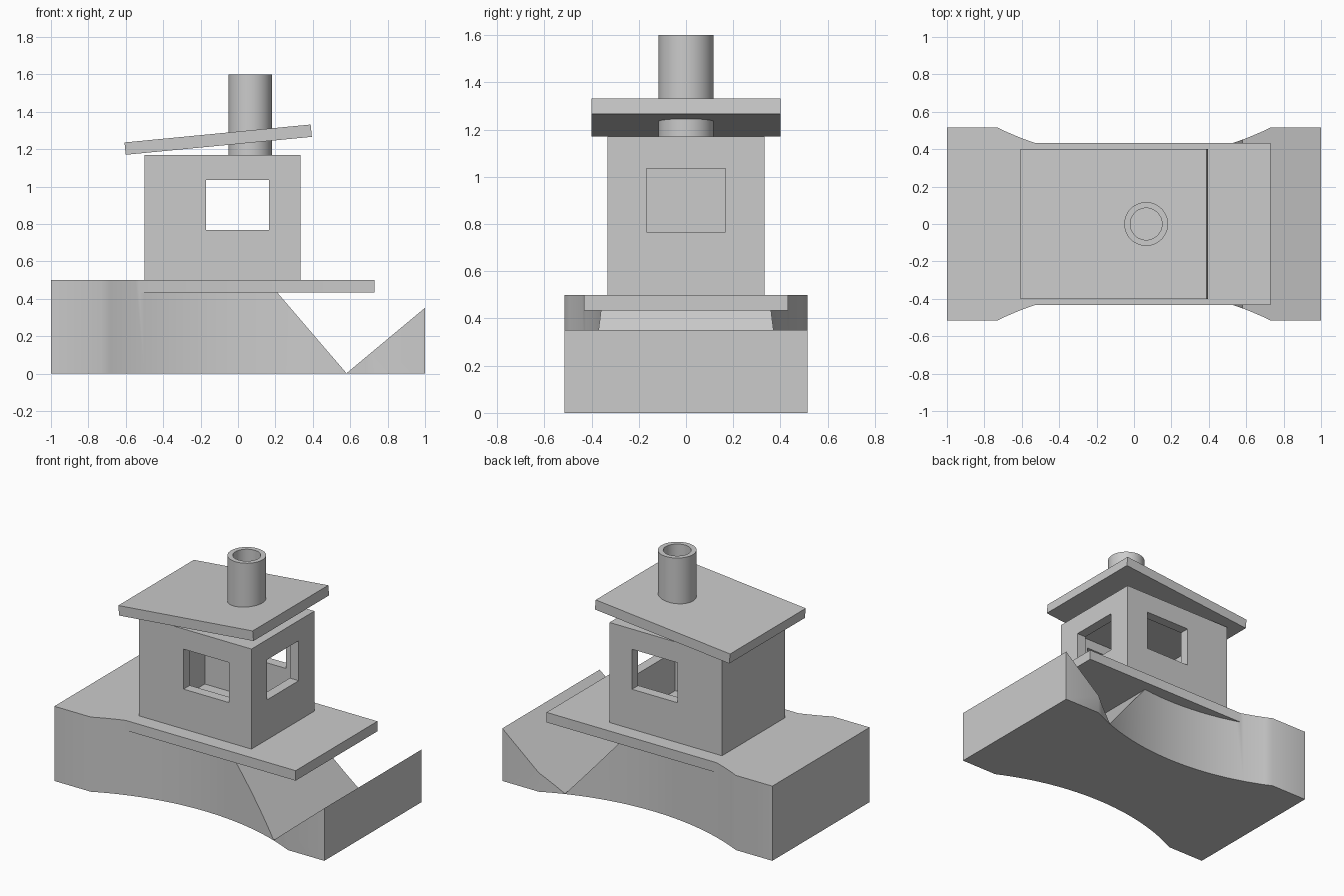
import bpy, bmesh, math

if "Cube" in bpy.data.objects:
    bpy.data.objects.remove(bpy.data.objects["Cube"])

grey = bpy.data.materials.new("plain_grey")
grey.use_nodes = True
COLOUR = (0.6, 0.6, 0.6, 1)
grey.diffuse_color = COLOUR
grey.node_tree.nodes["Principled BSDF"].inputs["Base Color"].default_value = COLOUR


def add(name, bm):
    bmesh.ops.recalc_face_normals(bm, faces=bm.faces)
    mesh = bpy.data.meshes.new(name)
    bm.to_mesh(mesh)
    bm.free()
    mesh.materials.append(grey)
    ob = bpy.data.objects.new(name, mesh)
    bpy.context.collection.objects.link(ob)
    return ob


def prism(name, points, direction):
    """Extrude a closed outline of 3D points along a direction."""
    bm = bmesh.new()
    face = bm.faces.new([bm.verts.new(p) for p in points])
    ext = bmesh.ops.extrude_face_region(bm, geom=[face])
    verts = [v for v in ext["geom"] if isinstance(v, bmesh.types.BMVert)]
    bmesh.ops.translate(bm, vec=direction, verts=verts)
    return add(name, bm)


def box(name, x0, x1, half_y, z0, z1):
    outline = [(x0, -half_y, z0), (x1, -half_y, z0), (x1, -half_y, z1), (x0, -half_y, z1)]
    return prism(name, outline, (0, 2 * half_y, 0))


def boolean(ob, other, operation):
    """Apply a boolean and discard the helper solid."""
    mod = ob.modifiers.new("cut", "BOOLEAN")
    mod.object, mod.operation, mod.solver = other, operation, "EXACT"
    deps = bpy.context.evaluated_depsgraph_get()
    ob.data = bpy.data.meshes.new_from_object(ob.evaluated_get(deps))
    ob.modifiers.clear()
    bpy.data.objects.remove(other)


def smooth(ob):
    bpy.ops.object.select_all(action="DESELECT")
    ob.select_set(True)
    bpy.context.view_layer.objects.active = ob
    bpy.ops.object.shade_smooth_by_angle(angle=math.radians(30))


# Hull: block with sides scooped in by a large circle
R, WAIST, REACH, STEPS = 1.667, 0.347, 0.73, 32
side = [(-1, -0.515)]
for i in range(STEPS + 1):
    x = REACH * (2 * i / STEPS - 1)
    side.append((x, -(WAIST + R - math.sqrt(R * R - x * x))))
side.append((1, -0.515))
outline = side + [(x, -y) for x, y in reversed(side)]
hull = prism("hull", [(x, y, 0) for x, y in outline], (0, 0, 0.5))

# V-shaped notch across the hull, then the deck plate bridging it
notch = [(0.58, -0.7, 0.002), (1.12, -0.7, 0.452), (1.12, -0.7, 0.6), (0.067, -0.7, 0.6)]
boolean(hull, prism("notch", notch, (0, 1.4, 0)), "DIFFERENCE")
boolean(hull, box("deck", -0.6, 0.73, 0.433, 0.433, 0.5), "UNION")
smooth(hull)

# Hollow cabin with openings at both sides and one end
cabin = box("cabin", -0.5, 0.333, 0.333, 0.5, 1.17)
boolean(cabin, box("room", -0.433, 0.267, 0.267, 0.502, 1.1), "DIFFERENCE")
boolean(cabin, box("side_windows", -0.17, 0.167, 0.5, 0.767, 1.035), "DIFFERENCE")
boolean(cabin, box("end_window", 0, 0.5, 0.167, 0.767, 1.035), "DIFFERENCE")

# Tilted roof slab
roof = box("roof", -0.5, 0.5, 0.4, -0.033, 0.033)
roof.location = (-0.106, 0, 1.251)
roof.rotation_euler.y = -math.radians(5.5)

# Chimney tube: rectangular section spun round its axis
bm = bmesh.new()
section = [bm.verts.new(p) for p in
           [(0.085, 0, 1.17), (0.117, 0, 1.17), (0.117, 0, 1.6), (0.085, 0, 1.6)]]
edges = [bm.edges.new((section[i], section[(i + 1) % 4])) for i in range(4)]
bmesh.ops.spin(bm, geom=section + edges, cent=(0, 0, 0), axis=(0, 0, 1),
               angle=math.tau, steps=48, use_merge=True)
bmesh.ops.remove_doubles(bm, verts=bm.verts, dist=0.0001)
chimney = add("chimney", bm)
chimney.location.x = 0.065
smooth(chimney)
